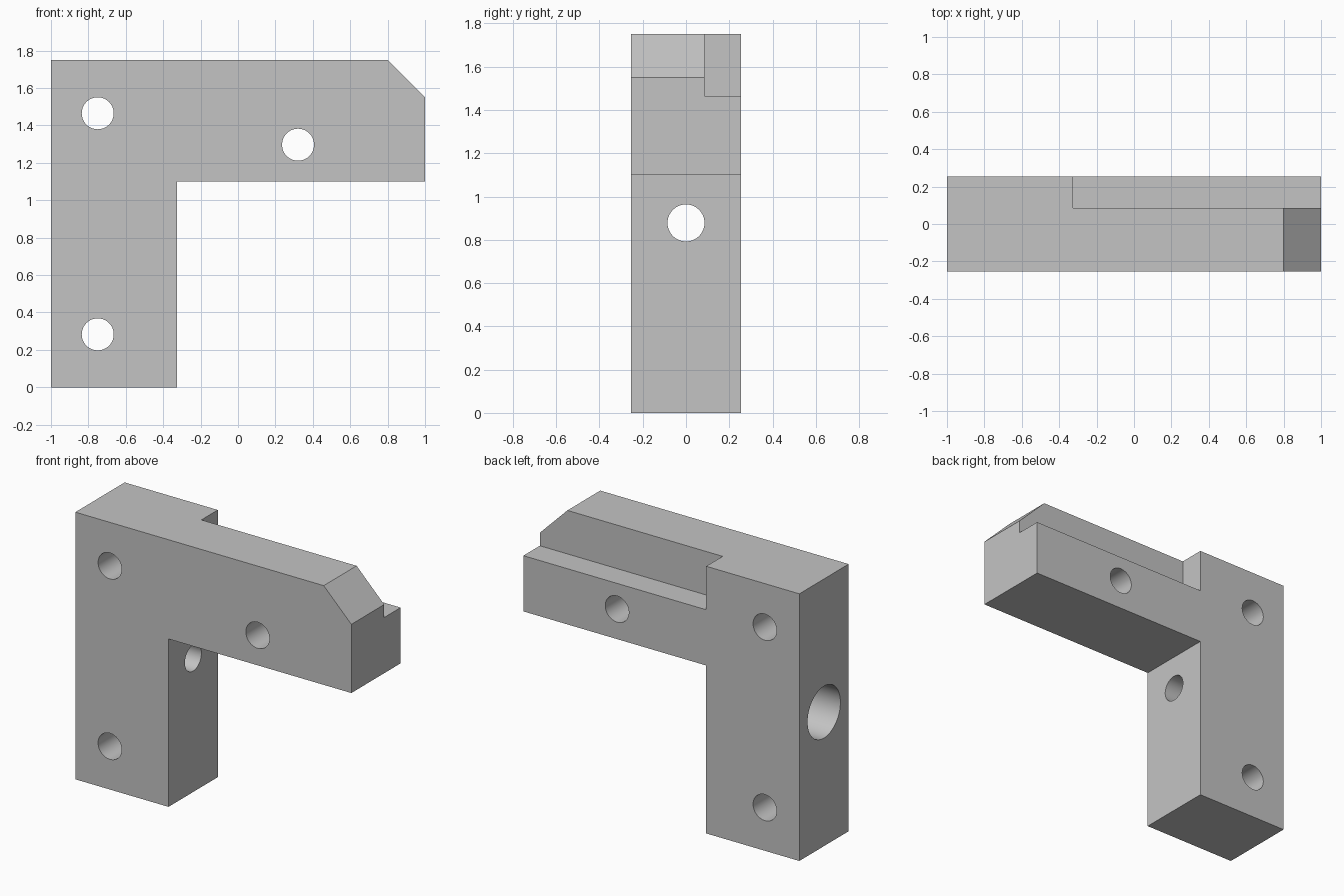
import bpy, bmesh, math
from mathutils import Matrix, Vector

default = bpy.data.objects.get("Cube")
if default:
    bpy.data.objects.remove(default, do_unlink=True)

HALF = 0.255      # half thickness of the bracket
HOLE = 0.0855     # screw hole radius

grey = bpy.data.materials.new("plain_grey")
grey.use_nodes = True
colour = (0.55, 0.55, 0.55, 1)
grey.diffuse_color = colour
grey.node_tree.nodes["Principled BSDF"].inputs["Base Color"].default_value = colour


def make_object(name, bm):
    bmesh.ops.recalc_face_normals(bm, faces=bm.faces)
    mesh = bpy.data.meshes.new(name)
    bm.to_mesh(mesh)
    bm.free()
    mesh.materials.append(grey)
    obj = bpy.data.objects.new(name, mesh)
    bpy.context.collection.objects.link(obj)
    return obj


def extrude_profile(name, points, y0, y1):
    """Extrude an x-z outline from y0 to y1."""
    bm = bmesh.new()
    face = bm.faces.new([bm.verts.new((x, y0, z)) for x, z in points])
    grown = bmesh.ops.extrude_face_region(bm, geom=[face])["geom"]
    verts = [g for g in grown if isinstance(g, bmesh.types.BMVert)]
    bmesh.ops.translate(bm, verts=verts, vec=(0, y1 - y0, 0))
    return make_object(name, bm)


def cylinder(name, start, end, radius):
    """Cylinder between two points."""
    a, b = Vector(start), Vector(end)
    axis = b - a
    turn = axis.to_track_quat('Z', 'Y').to_matrix().to_4x4()
    bm = bmesh.new()
    bmesh.ops.create_cone(bm, cap_ends=True, segments=64, radius1=radius,
                          radius2=radius, depth=axis.length,
                          matrix=Matrix.Translation((a + b) / 2) @ turn)
    return make_object(name, bm)


# L-shaped body with a chamfered arm tip
bracket = extrude_profile("bracket", [
    (-1, 0), (-0.325, 0), (-0.325, 1.10), (1, 1.10),
    (1, 1.55), (0.8, 1.75), (-1, 1.75)], -HALF, HALF)

# Rear ledge along the arm
cutters = [extrude_profile("ledge_cutter", [
    (-0.325, 1.465), (1.2, 1.465), (1.2, 2), (-0.325, 2)], 0.085, 0.5)]

# Front-to-back screw holes
for x, z in [(-0.75, 1.465), (-0.75, 0.283), (0.321, 1.297)]:
    cutters.append(cylinder("hole_cutter", (x, -0.5, z), (x, 0.5, z), HOLE))

# Sideways hole through the leg, with a deep counterbore on the outer face
cutters.append(cylinder("side_hole_cutter", (-1.2, 0, 0.878), (-0.1, 0, 0.878), HOLE))
cutters.append(cylinder("counterbore_cutter", (-1.2, 0, 0.878), (-0.6, 0, 0.878), 0.17))

bpy.ops.object.select_all(action='DESELECT')
bpy.context.view_layer.objects.active = bracket
bracket.select_set(True)
for cutter in cutters:
    cutter.hide_render = True
    mod = bracket.modifiers.new(cutter.name, 'BOOLEAN')
    mod.operation = 'DIFFERENCE'
    mod.solver = 'EXACT'
    mod.object = cutter
    bpy.ops.object.modifier_apply(modifier=mod.name)
    bpy.data.objects.remove(cutter, do_unlink=True)

bpy.ops.object.shade_smooth_by_angle(angle=math.radians(30))
